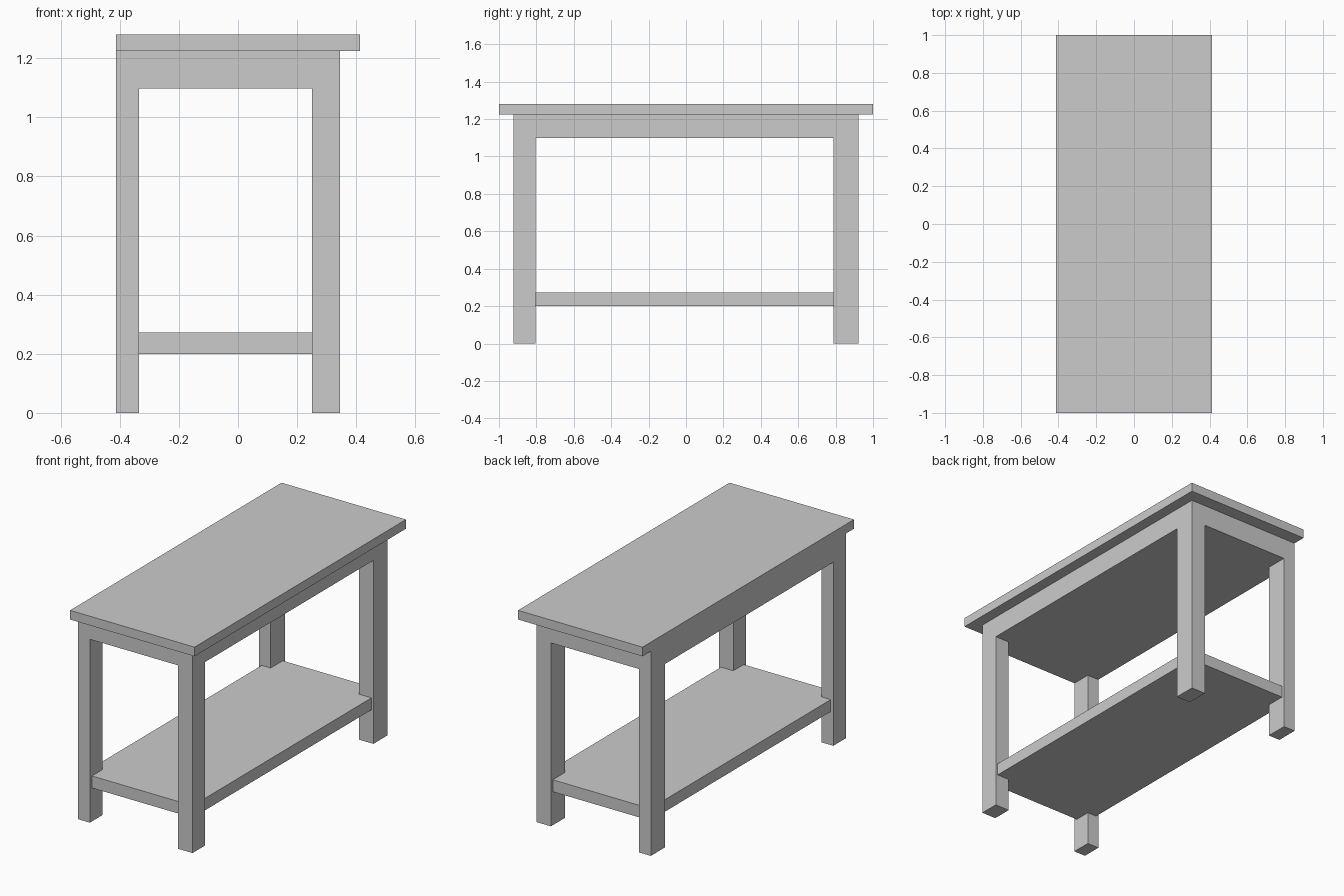
import bpy

if "Cube" in bpy.data.objects:
    bpy.data.objects.remove(bpy.data.objects["Cube"])


def box(name, x, y, z):
    """Box from (min, max) ranges on each axis."""
    bpy.ops.mesh.primitive_cube_add(
        size=1, location=[(a + b) / 2 for a, b in (x, y, z)])
    ob = bpy.context.object
    ob.name = name
    ob.scale = [b - a for a, b in (x, y, z)]
    bpy.ops.object.transform_apply(location=False, rotation=False, scale=True)
    return ob


APRON_BOTTOM, TOP_BOTTOM, TOP = 1.098, 1.225, 1.28

# Table top, flush with the frame on the left, overhanging elsewhere
box("table_top", (-0.412, 0.412), (-1, 1), (TOP_BOTTOM, TOP))

# Solid apron under the top
box("apron", (-0.412, 0.345), (-0.923, 0.921), (APRON_BOTTOM, TOP_BOTTOM))

# Four legs, flush with the apron's outer faces
for side, x in (("left", (-0.412, -0.335)), ("right", (0.25, 0.345))):
    for end, y in (("front", (-0.923, -0.805)), ("back", (0.788, 0.921))):
        box(f"{end}_{side}_leg", x, y, (0, APRON_BOTTOM))

# Lower shelf, set slightly inside the legs' outer faces
box("lower_shelf", (-0.395, 0.332), (-0.903, 0.903), (0.2, 0.272))
